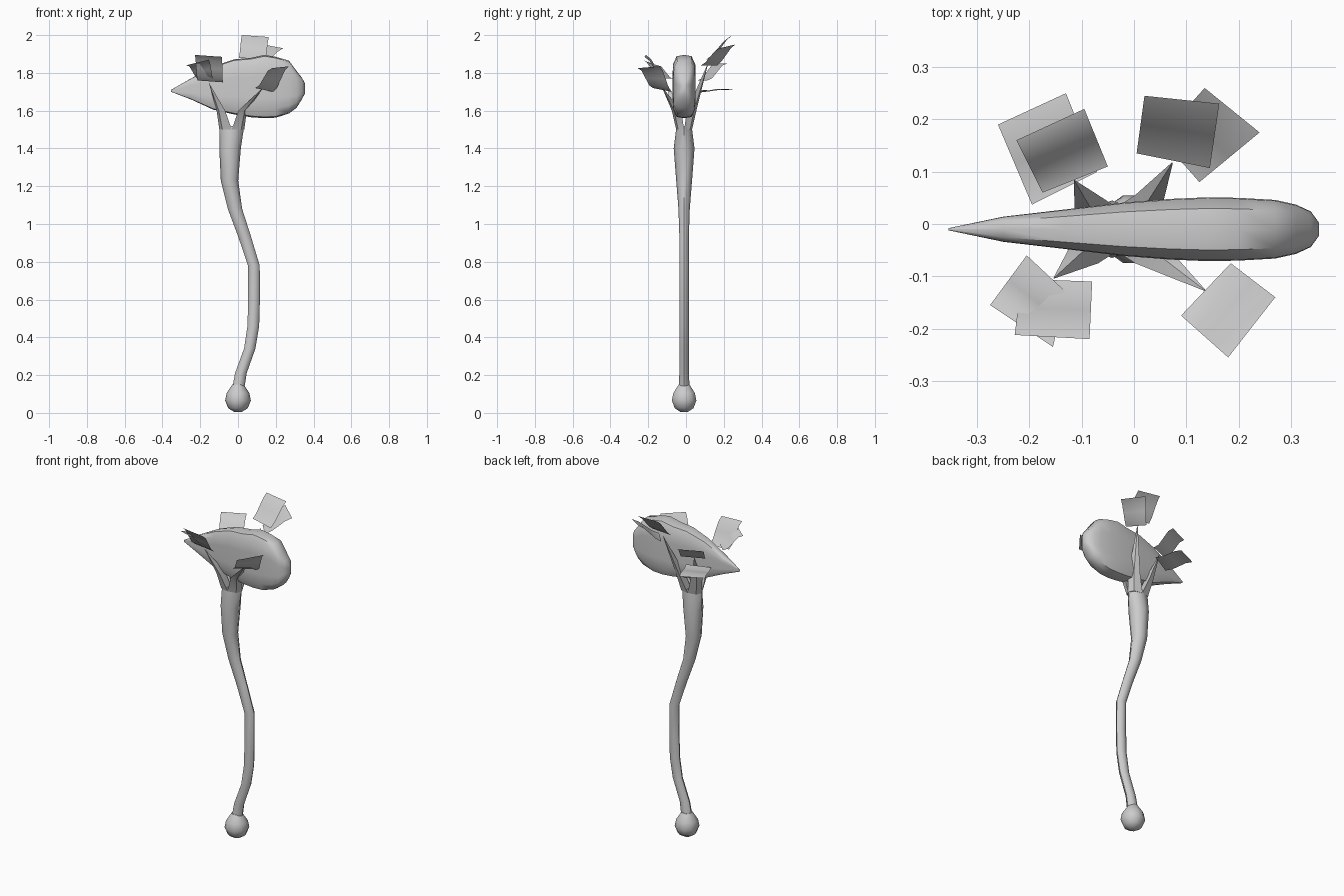
import bpy, bmesh
from math import sin, cos, pi, radians
from mathutils import Vector

cube = bpy.data.objects.get("Cube")
if cube:
    bpy.data.objects.remove(cube)

mat = bpy.data.materials.new("plain grey")
mat.use_nodes = True
GREY = (0.6, 0.6, 0.6, 1)
mat.diffuse_color = GREY
mat.node_tree.nodes["Principled BSDF"].inputs["Base Color"].default_value = GREY
Y0 = -0.01  # depth of the central plane


def finish(name, bm, angle=50, outward=True):
    if outward:
        bmesh.ops.recalc_face_normals(bm, faces=bm.faces)
    mesh = bpy.data.meshes.new(name)
    bm.to_mesh(mesh)
    bm.free()
    mesh.materials.append(mat)
    ob = bpy.data.objects.new(name, mesh)
    bpy.context.collection.objects.link(ob)
    bpy.ops.object.select_all(action='DESELECT')
    ob.select_set(True)
    bpy.context.view_layer.objects.active = ob
    bpy.ops.object.shade_smooth_by_angle(angle=radians(angle))


def loft(name, rings, angle=50):
    """Skin a list of equal-length point rings and cap both ends."""
    bm = bmesh.new()
    loops = [[bm.verts.new(p) for p in ring] for ring in rings]
    for a, b in zip(loops, loops[1:]):
        for i in range(len(a)):
            j = (i + 1) % len(a)
            bm.faces.new((a[i], a[j], b[j], b[i]))
    bm.faces.new(loops[0])
    bm.faces.new(loops[-1])
    finish(name, bm, angle)


def oval(x, z, rx, ry, n=8):
    return [(x + rx * cos(2 * pi * i / n), Y0 + ry * sin(2 * pi * i / n), z)
            for i in range(n)]


# Round pommel: height, radius
pommel = [(0.005, 0.02), (0.025, 0.052), (0.065, 0.068),
          (0.105, 0.06), (0.135, 0.04), (0.15, 0.03)]
loft("pommel", [oval(0, z, r, r, 10) for z, r in pommel])

# Bent stem: height, centre x, half width, half depth
stem = [(0.12, 0, 0.032, 0.03), (0.21, 0.015, 0.031, 0.025),
        (0.34, 0.062, 0.03, 0.025), (0.46, 0.081, 0.031, 0.025),
        (0.6, 0.085, 0.031, 0.025), (0.78, 0.084, 0.031, 0.025),
        (0.93, 0.036, 0.034, 0.025), (1.08, -0.016, 0.038, 0.03),
        (1.23, -0.045, 0.046, 0.042), (1.4, -0.042, 0.057, 0.055),
        (1.52, -0.033, 0.066, 0.04)]
loft("stem", [oval(x, z, a, b) for z, x, a, b in stem])

# Pointed head: x, bottom, top, half thickness
head = [(-0.355, 1.7, 1.71, 0.002), (-0.25, 1.66, 1.77, 0.024),
        (-0.13, 1.605, 1.835, 0.038), (-0.02, 1.58, 1.872, 0.051),
        (0.07, 1.565, 1.88, 0.058), (0.14, 1.56, 1.895, 0.061),
        (0.2, 1.563, 1.885, 0.06), (0.27, 1.585, 1.865, 0.056),
        (0.31, 1.615, 1.81, 0.047), (0.338, 1.66, 1.775, 0.034),
        (0.354, 1.69, 1.745, 0.012)]
# One quarter of the cross-section, as fractions of thickness and height
corner = [(1, 0.35), (0.97, 0.7), (0.65, 0.96), (0, 1)]
half = corner + [(-u, v) for u, v in corner[-2::-1]]
section = half + [(-u, -v) for u, v in half]
loft("head", [[(x, Y0 + t * u, (lo + hi) / 2 + v * (hi - lo) / 2)
               for u, v in section] for x, lo, hi, t in head])

# Four sepals splitting from the stem top around the head
sepals = {"front_left": (0.14, -0.13, 1.73), "front_right": (-0.155, -0.105, 1.75),
          "back_left": (0.075, 0.12, 1.86), "back_right": (-0.115, 0.085, 1.76)}
for side, tip in sepals.items():
    tip = Vector(tip)
    sx = 1 if tip.x > 0 else -1
    sy = 1 if tip.y > 0 else -1

    def quarter(cx, cy, rx, ry, z):
        return [Vector((cx + u * rx * sx, cy + v * ry * sy, z))
                for u, v in [(0, 0), (1, 0), (0.75, 0.75), (0, 1)]]

    base = quarter(-0.033, Y0, 0.066, 0.042, 1.5)
    mid = quarter(-0.033 + sx * 0.035, Y0 + sy * 0.015, 0.045, 0.05, 1.6)
    knee = [p.lerp(tip, 0.55) for p in mid]
    end = [p.lerp(tip, 0.97) for p in mid]
    loft("sepal_" + side, [base, mid, knee, end], 35)


# Thin curved leaves: inner edge, then outer edge
def leaf(name, corners, sag=0.012, n=4):
    a, b, c, d = (Vector(p) for p in corners)
    bm = bmesh.new()
    grid = []
    for i in range(n + 1):
        v = i / n
        row = []
        for j in range(n + 1):
            p = a.lerp(b, j / n).lerp(d.lerp(c, j / n), v)
            p.z -= sag * sin(2 * pi * v)
            row.append(bm.verts.new(p))
        grid.append(row)
    for r, s in zip(grid, grid[1:]):
        for j in range(n):
            bm.faces.new((r[j], r[j + 1], s[j + 1], s[j]))
    finish(name, bm, outward=False)


leaf("leaf_back_right_upper", [(-0.175, 0.06, 1.76), (-0.05, 0.11, 1.76),
                               (-0.095, 0.22, 1.85), (-0.225, 0.16, 1.85)])
leaf("leaf_back_right_lower", [(-0.195, 0.037, 1.7), (-0.07, 0.1, 1.71),
                               (-0.13, 0.25, 1.71), (-0.26, 0.19, 1.71)], 0.006)
leaf("leaf_back_left_inner", [(0.005, 0.135, 1.88), (0.145, 0.107, 1.87),
                              (0.163, 0.23, 1.99), (0.02, 0.245, 2.0)], 0.006)
leaf("leaf_back_left_outer", [(0.05, 0.165, 1.84), (0.125, 0.08, 1.84),
                              (0.24, 0.175, 1.93), (0.135, 0.26, 1.95)], 0.006)
leaf("leaf_front_right_outer", [(-0.13, -0.13, 1.77), (-0.205, -0.06, 1.77),
                                (-0.275, -0.155, 1.84), (-0.155, -0.235, 1.87)])
leaf("leaf_front_right_inner", [(-0.215, -0.105, 1.76), (-0.08, -0.11, 1.75),
                                (-0.085, -0.22, 1.885), (-0.228, -0.212, 1.895)])
leaf("leaf_front_left", [(0.09, -0.175, 1.72), (0.185, -0.075, 1.7),
                         (0.27, -0.14, 1.835), (0.18, -0.255, 1.825)])
